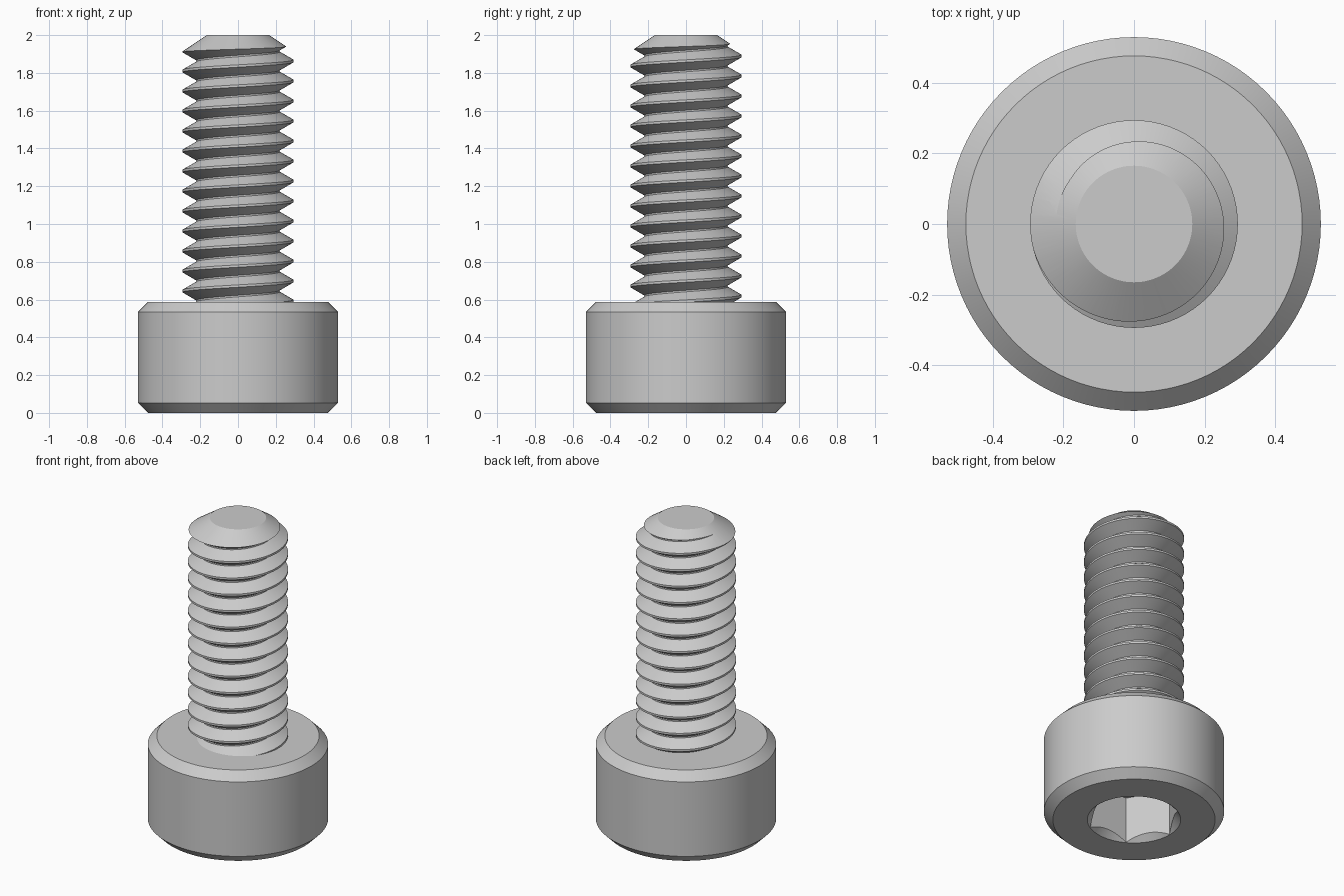
import bpy, bmesh
from math import sin, cos, pi

cube = bpy.data.objects.get("Cube")
if cube:
    bpy.data.objects.remove(cube, do_unlink=True)

steel = bpy.data.materials.new("steel_grey")
steel.use_nodes = True
GREY = (0.6, 0.6, 0.6, 1)
steel.diffuse_color = GREY
steel.node_tree.nodes["Principled BSDF"].inputs["Base Color"].default_value = GREY


def finish(name, bm):
    bmesh.ops.recalc_face_normals(bm, faces=bm.faces)
    mesh = bpy.data.meshes.new(name)
    bm.to_mesh(mesh)
    bm.free()
    mesh.materials.append(steel)
    obj = bpy.data.objects.new(name, mesh)
    bpy.context.collection.objects.link(obj)
    return obj


def lathe(name, profile, sides):
    """Closed solid turned from (radius, height) points, bottom to top."""
    bm = bmesh.new()
    rings = [[bm.verts.new((r * cos(2 * pi * i / sides), r * sin(2 * pi * i / sides), z))
              for i in range(sides)] for r, z in profile]
    for a, b in zip(rings, rings[1:]):
        for i in range(sides):
            j = (i + 1) % sides
            bm.faces.new((a[i], a[j], b[j], b[i]))
    bm.faces.new(rings[0])
    bm.faces.new(rings[-1])
    return finish(name, bm)


def boolean(obj, tool, operation):
    bpy.ops.object.select_all(action='DESELECT')
    bpy.context.view_layer.objects.active = obj
    obj.select_set(True)
    mod = obj.modifiers.new("cut", 'BOOLEAN')
    mod.operation, mod.solver, mod.object = operation, 'EXACT', tool
    bpy.ops.object.modifier_apply(modifier=mod.name)
    bpy.data.objects.remove(tool, do_unlink=True)


def smooth(obj):
    bpy.ops.object.select_all(action='DESELECT')
    bpy.context.view_layer.objects.active = obj
    obj.select_set(True)
    bpy.ops.object.shade_smooth_by_angle(angle=0.4)


# Chamfered cylindrical head
HEAD_R, HEAD_H, BEVEL = 0.529, 0.588, 0.053
head = lathe("head", [(HEAD_R - BEVEL, 0), (HEAD_R, BEVEL),
                      (HEAD_R, HEAD_H - BEVEL), (HEAD_R - BEVEL, HEAD_H)], 96)

# Hexagonal socket with a countersunk rim
HEX_R, DEPTH = 0.272, 0.3
boolean(head, lathe("hex_cutter", [(HEX_R, -0.1), (HEX_R, DEPTH)], 6), 'DIFFERENCE')
boolean(head, lathe("rim_cutter", [(HEX_R + 0.052, -0.05), (HEX_R - 0.148, 0.15)], 96), 'DIFFERENCE')
smooth(head)

# Right-handed thread: one profile swept along a helix, then closed at both ends
PITCH, CREST, ROOT, STEPS, TURNS = 0.1059, 0.294, 0.221, 72, 17
profile = [(ROOT, -0.46), (CREST, -0.06), (CREST, 0.06), (ROOT, 0.46), (ROOT, 0.54)]
bm = bmesh.new()
columns = []
for i in range(STEPS * TURNS + 1):
    a = 2 * pi * i / STEPS
    z = 1.81 + PITCH * (i / STEPS - 14.5)
    columns.append([bm.verts.new((r * cos(a), r * sin(a), z + PITCH * k)) for r, k in profile])
for a, b in zip(columns, columns[1:]):
    for k in range(len(profile) - 1):
        bm.faces.new((a[k], b[k], b[k + 1], a[k + 1]))
bmesh.ops.remove_doubles(bm, verts=bm.verts, dist=0.0005)
edges = [e for e in bm.edges if e.is_boundary]
low, high = bm.verts.new((0, 0, 0.2)), bm.verts.new((0, 0, 2.3))
for e in edges:
    bm.faces.new((*e.verts, low if e.verts[0].co.z < 1 else high))
shank = finish("threaded_shank", bm)

# Trim the shank to a conical tip and seat it inside the head
TIP_R, SLOPE = 0.165, 0.67
boolean(shank, lathe("tip_envelope", [(0.4, 0.55), (0.4, 2 - SLOPE * (0.4 - TIP_R)), (TIP_R, 2)], 96),
        'INTERSECT')
smooth(shank)
